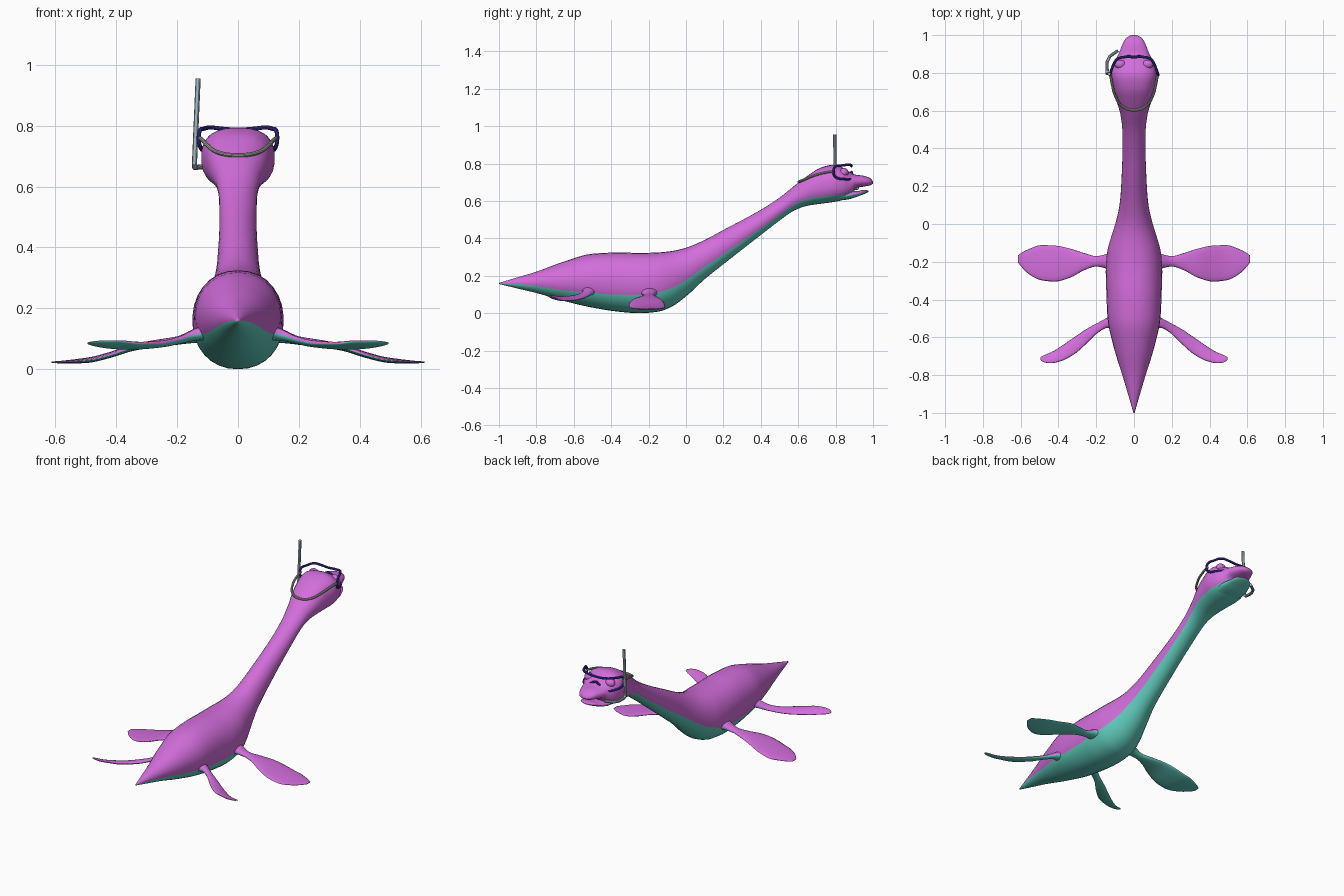
import bpy, bmesh, math
from mathutils import Vector

if "Cube" in bpy.data.objects:
    bpy.data.objects.remove(bpy.data.objects["Cube"])


def material(name, rgb):
    m = bpy.data.materials.new(name)
    m.diffuse_color = (*rgb, 1)
    m.use_nodes = True
    m.node_tree.nodes["Principled BSDF"].inputs["Base Color"].default_value = m.diffuse_color
    return m


PINK = material("pink skin", (0.65, 0.155, 0.71))
TEAL = material("teal belly", (0.12, 0.61, 0.51))
BLUE = material("dark blue frame", (0.06, 0.03, 0.36))
GREY = material("grey strap", (0.42, 0.42, 0.37))
TUBE = material("pale blue tube", (0.40, 0.54, 0.60))


def sample(rows, steps):
    """Smoothly interpolate station rows; the first column is the parameter."""
    def slope(i, k):
        def d(a):
            return (rows[a + 1][k] - rows[a][k]) / (rows[a + 1][0] - rows[a][0])
        if i == 0:
            return d(0)
        if i == len(rows) - 1:
            return d(i - 1)
        p, q = d(i - 1), d(i)
        return 0 if p * q <= 0 else 2 * p * q / (p + q)
    out = []
    for i in range(len(rows) - 1):
        a, b = rows[i], rows[i + 1]
        h = b[0] - a[0]
        for s in range(steps):
            t = s / steps
            row = [a[0] + h * t]
            for k in range(1, len(a)):
                row.append((2*t**3 - 3*t*t + 1) * a[k] + (t**3 - 2*t*t + t) * h * slope(i, k)
                           + (3*t*t - 2*t**3) * b[k] + (t**3 - t*t) * h * slope(i + 1, k))
            out.append(row)
    return out + [list(rows[-1])]


def loft(name, rings, n_top, pink_from=9):
    """Skin closed rings; faces before n_top are pink, the rest teal."""
    bm = bmesh.new()
    vs = [[bm.verts.new(p) for p in r] for r in rings]
    n = len(rings[0])
    for r0, r1 in zip(vs, vs[1:]):
        for j in range(n):
            f = bm.faces.new((r0[j], r0[(j + 1) % n], r1[(j + 1) % n], r1[j]))
            f.material_index = 0 if j < n_top or f.calc_center_median().y > pink_from else 1
    bm.faces.new(vs[0])
    bm.faces.new(vs[-1])
    bmesh.ops.recalc_face_normals(bm, faces=bm.faces)
    for f in bm.faces:
        f.smooth = True
    me = bpy.data.meshes.new(name)
    bm.to_mesh(me)
    bm.free()
    me.materials.append(PINK)
    me.materials.append(TEAL)
    ob = bpy.data.objects.new(name, me)
    bpy.context.collection.objects.link(ob)
    return ob


def spow(v, e):
    return math.copysign(abs(v) ** e, v)


def section(y, top, bot, belt, w, e, up=18, low=12):
    """Rounded cross-section whose colour border lies at height share belt."""
    ab = math.asin(max(-1, min(1, spow(2 * belt - 1, 1 / e))))
    angs = [ab + (math.pi - 2 * ab) * i / up for i in range(up)]
    angs += [math.pi - ab + (math.pi + 2 * ab) * i / low for i in range(low)]
    return [(w * spow(math.cos(a), e), y,
             (top + bot) / 2 + (top - bot) / 2 * spow(math.sin(a), e)) for a in angs]


# body, neck and upper head: y, top, bottom, border share, half width, squareness
body_rows = [
    (-1.0, .162, .156, .5, .003, 1), (-.9, .192, .132, .42, .032, 1),
    (-.8, .222, .108, .33, .062, 1), (-.65, .277, .065, .27, .108, 1),
    (-.5, .318, .03, .27, .14, .95), (-.35, .325, .007, .29, .147, .93),
    (-.25, .322, .0, .31, .15, .93), (-.15, .325, .008, .33, .143, .93),
    (-.08, .332, .033, .34, .125, .95), (0, .350, .09, .34, .1, 1),
    (.1, .392, .182, .32, .077, 1), (.2, .445, .262, .3, .068, 1),
    (.4, .553, .418, .27, .061, 1), (.5, .618, .495, .25, .062, 1),
    (.58, .682, .55, .25, .072, .95), (.65, .735, .575, .24, .092, .88),
    (.72, .778, .585, .2, .108, .82), (.79, .794, .595, .18, .121, .8),
    (.84, .778, .606, .17, .112, .8), (.88, .752, .628, .17, .092, .82),
    (.905, .741, .668, .2, .08, .85), (.95, .735, .677, .2, .062, .85),
    (.985, .722, .684, .2, .042, .9), (1.0, .705, .693, .2, .015, 1)]
loft("body_and_neck", [section(*r) for r in sample(body_rows, 4)], 18, .893)

# lower jaw
jaw_rows = [(.8, .65, .6, .5, .085, .9), (.87, .655, .609, .5, .083, .9),
            (.92, .654, .625, .5, .07, .9), (.955, .66, .638, .5, .052, .9),
            (.975, .656, .648, .5, .02, 1)]
loft("lower_jaw", [section(*r) for r in sample(jaw_rows, 4)], 18)


def flipper(name, rows, side):
    """Rows: x, leading y, trailing y, leading z, trailing z, thickness."""
    rings = []
    for x, ya, yb, za, zb, th in sample(rows, 4):
        ring = []
        for i in range(16):
            c, s = math.cos(i * math.pi / 8), math.sin(i * math.pi / 8)
            k = (1 + c) / 2
            ring.append((side * x, yb + (ya - yb) * k, zb + (za - zb) * k + th / 2 * s))
        rings.append(ring)
    loft(name, rings, 8)


front = [(.10, -.13, -.27, .12, .12, .07), (.15, -.16, -.235, .108, .108, .045),
         (.2, -.17, -.225, .094, .094, .028), (.26, -.155, -.243, .086, .086, .024),
         (.34, -.13, -.285, .072, .072, .022), (.42, -.114, -.305, .047, .047, .02),
         (.49, -.112, -.298, .030, .030, .018), (.55, -.13, -.27, .025, .025, .012),
         (.595, -.152, -.228, .023, .023, .007), (.613, -.165, -.205, .023, .023, .004)]
rear = [(.09, -.47, -.57, .125, .125, .06), (.14, -.495, -.55, .112, .115, .04),
        (.19, -.522, -.575, .094, .098, .025), (.25, -.555, -.632, .08, .086, .022),
        (.32, -.602, -.692, .070, .085, .02), (.39, -.65, -.727, .068, .092, .018),
        (.44, -.68, -.737, .072, .092, .015), (.475, -.694, -.733, .078, .09, .01),
        (.494, -.703, -.72, .083, .087, .004)]
for tag, s in (("left", -1), ("right", 1)):
    flipper(f"front_flipper_{tag}", front, s)
    flipper(f"rear_flipper_{tag}", rear, s)

    # eyelid bulge behind the mask
    bpy.ops.mesh.primitive_uv_sphere_add(segments=20, ring_count=12, radius=1,
                                         location=(s * .072, .845, .752))
    ob = bpy.context.object
    ob.name = f"eyelid_{tag}"
    ob.scale = (.03, .024, .024)
    ob.data.materials.append(PINK)
    bpy.ops.object.shade_smooth()


def tube(name, pts, r, mat, cyclic=False, smooth=True):
    cu = bpy.data.curves.new(name, "CURVE")
    cu.dimensions = "3D"
    cu.bevel_depth = r
    cu.bevel_resolution = 3
    cu.use_fill_caps = True
    cu.resolution_u = 6
    sp = cu.splines.new("BEZIER")
    sp.bezier_points.add(len(pts) - 1)
    for b, p in zip(sp.bezier_points, pts):
        b.co = p
        b.handle_left_type = b.handle_right_type = "AUTO" if smooth else "VECTOR"
    sp.use_cyclic_u = cyclic
    cu.materials.append(mat)
    ob = bpy.data.objects.new(name, cu)
    bpy.context.collection.objects.link(ob)
    bpy.ops.object.select_all(action="DESELECT")
    ob.select_set(True)
    bpy.context.view_layer.objects.active = ob
    bpy.ops.object.convert(target="MESH")
    bpy.ops.object.shade_smooth_by_angle()


def mirrored(half):
    """Half path starting and ending on the centre line, closed by mirroring."""
    return half + [(-x, y, z) for x, y, z in reversed(half) if x > 0]


# diving mask frame, with an arch over the nose
tube("mask_frame", mirrored([
    (0, .884, .787), (.05, .884, .79), (.09, .872, .794), (.112, .835, .79),
    (.126, .797, .782), (.128, .79, .745), (.122, .802, .727), (.108, .845, .718),
    (.08, .878, .718), (.04, .888, .735), (0, .885, .755)]), .007, BLUE, True)

# mask strap around the back of the head
strap = [(.126, .795, .76), (.116, .74, .752), (.1, .68, .735), (.065, .625, .712)]
tube("mask_strap", strap + [(0, .602, .703)] + [(-x, y, z) for x, y, z in reversed(strap)],
     .007, GREY)

# snorkel, bent forward at the bottom towards the mouth
tube("snorkel", [(-.131, .795, .955), (-.143, .797, .675), (-.142, .81, .663),
                 (-.142, .86, .662), (-.128, .888, .664), (-.085, .918, .668)],
     .0085, TUBE, smooth=False)
